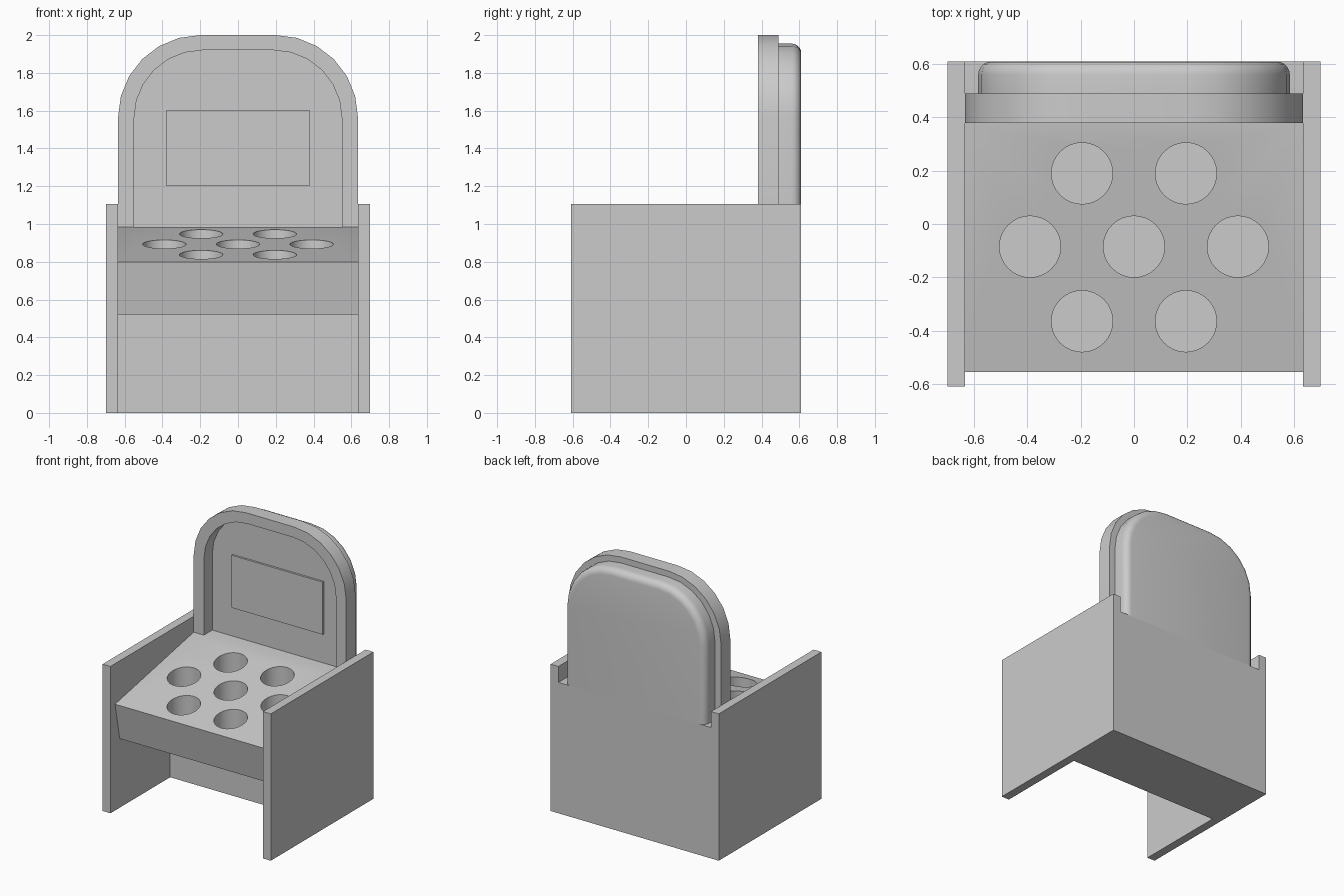
import bpy, bmesh
from math import sin, cos, pi

if "Cube" in bpy.data.objects:
    bpy.data.objects.remove(bpy.data.objects["Cube"])


def finish(name, bm):
    bmesh.ops.recalc_face_normals(bm, faces=bm.faces)
    mesh = bpy.data.meshes.new(name)
    bm.to_mesh(mesh)
    bm.free()
    obj = bpy.data.objects.new(name, mesh)
    bpy.context.collection.objects.link(obj)
    return obj


def prism(points, offset):
    """Closed 3D outline extruded along offset."""
    bm = bmesh.new()
    face = bm.faces.new([bm.verts.new(p) for p in points])
    ext = bmesh.ops.extrude_face_region(bm, geom=[face], use_keep_orig=True)
    verts = [g for g in ext["geom"] if isinstance(g, bmesh.types.BMVert)]
    bmesh.ops.translate(bm, verts=verts, vec=offset)
    return bm


def box(name, x0, x1, y0, y1, z0, z1):
    pts = [(x0, y0, z0), (x1, y0, z0), (x1, y0, z1), (x0, y0, z1)]
    return finish(name, prism(pts, (0, y1 - y0, 0)))


def arch(w, top, r, y, bottom=0.985, n=6):
    """Round-shouldered outline from bottom right over the top to bottom left."""
    half = [(w, bottom)] + [(w - r + r * cos(a), top - r + r * sin(a))
                            for a in (i * pi / 2 / n for i in range(n + 1))]
    return [(x, y, z) for x, z in half] + [(-x, y, z) for x, z in reversed(half)]


def smooth(obj):
    bpy.ops.object.select_all(action='DESELECT')
    obj.select_set(True)
    bpy.context.view_layer.objects.active = obj
    bpy.ops.object.shade_smooth_by_angle(angle=pi / 6)


# Side panels
box("side_panel_left", -0.70, -0.635, -0.61, 0.61, 0, 1.105)
box("side_panel_right", 0.635, 0.70, -0.61, 0.61, 0, 1.105)

# Body: base wall with an overhanging sloped seat
profile = [(0.61, 0), (0.61, 0.985), (0.38, 0.985), (-0.555, 0.80),
           (-0.50, 0.52), (0.10, 0.63), (0.10, 0)]
body = finish("body", prism([(-0.635, y, z) for y, z in profile], (1.27, 0, 0)))

# Seven round wells in the seat
cut = bmesh.new()
for xs, y in (((-0.195, 0.195), 0.19), ((-0.39, 0, 0.39), -0.085), ((-0.195, 0.195), -0.365)):
    floor = 0.80 + 0.198 * (y + 0.555) - 0.17
    for x in xs:
        ring = bmesh.ops.create_cone(cut, cap_ends=True, segments=32,
                                     radius1=0.115, radius2=0.115, depth=0.5)
        bmesh.ops.translate(cut, verts=ring["verts"], vec=(x, y, floor + 0.25))
cutter = finish("well_cutter", cut)
cutter.hide_render = True
mod = body.modifiers.new("wells", 'BOOLEAN')
mod.operation = 'DIFFERENCE'
mod.solver = 'EXACT'
mod.object = cutter
bpy.context.view_layer.objects.active = body
bpy.ops.object.modifier_apply(modifier="wells")
bpy.data.objects.remove(cutter)
smooth(body)

# Backrest frame: arched rim open at the bottom
rim = arch(0.635, 2.0, 0.435, 0.38) + arch(0.55, 1.92, 0.36, 0.38)[::-1]
smooth(finish("backrest_frame", prism(rim, (0, 0.11, 0))))

# Backrest shell with a rounded rear edge
bm = prism(arch(0.585, 1.955, 0.385, 0.48), (0, 0.13, 0))
rear = [e for e in bm.edges if all(v.co.y > 0.6 for v in e.verts)
        and any(v.co.z > 1.0 for v in e.verts)]
bmesh.ops.bevel(bm, geom=rear, offset=0.05, segments=5, profile=0.5, affect='EDGES')
smooth(finish("backrest_shell", bm))

# Raised rectangle inside the backrest
box("backrest_panel", -0.38, 0.38, 0.465, 0.485, 1.205, 1.60)
